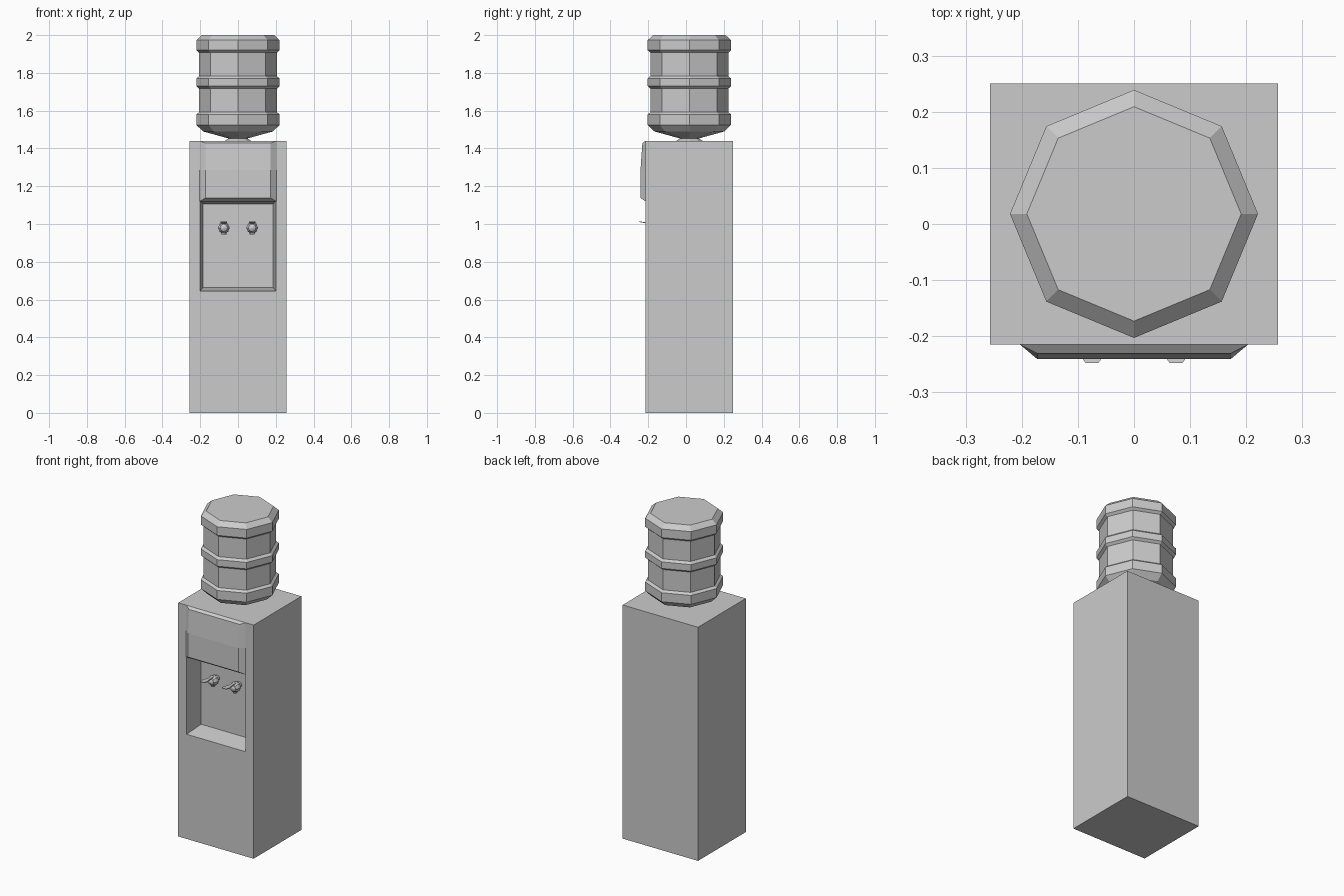
import bpy, bmesh, math
from mathutils import Matrix, Vector

if "Cube" in bpy.data.objects:
    bpy.data.objects.remove(bpy.data.objects["Cube"])


def loft(name, rings, closed_ends=True):
    """Join rings of equal point count into a skinned, capped mesh."""
    bm = bmesh.new()
    loops = [[bm.verts.new(p) for p in ring] for ring in rings]
    n = len(loops[0])
    for a, b in zip(loops, loops[1:]):
        for i in range(n):
            j = (i + 1) % n
            bm.faces.new((a[i], a[j], b[j], b[i]))
    if closed_ends:
        bm.faces.new(loops[0][::-1])
        bm.faces.new(loops[-1])
    bmesh.ops.recalc_face_normals(bm, faces=bm.faces)
    mesh = bpy.data.meshes.new(name)
    bm.to_mesh(mesh)
    bm.free()
    ob = bpy.data.objects.new(name, mesh)
    bpy.context.collection.objects.link(ob)
    return ob


def rect_xz(hw, y, z0, z1):
    return [(-hw, y, z0), (hw, y, z0), (hw, y, z1), (-hw, y, z1)]


def turned(name, profile, origin, axis, sides=8):
    """Faceted solid of revolution from (radius, distance) pairs along axis."""
    m = Matrix.Translation(origin) @ Vector((0, 0, 1)).rotation_difference(Vector(axis)).to_matrix().to_4x4()
    ang = [2 * math.pi * i / sides for i in range(sides)]
    return loft(name, [[m @ Vector((r * math.cos(a), r * math.sin(a), d)) for a in ang]
                       for r, d in profile])


# Cabinet with a tapered dispensing recess cut in the front
FRONT, BACK, RECESS = -0.215, 0.25, -0.095
cabinet = loft("cabinet", [rect_xz(0.257, FRONT, 0, 1.44), rect_xz(0.257, BACK, 0, 1.44)])
cutter = loft("recess_cutter", [rect_xz(0.2, FRONT - 0.04, 0.645, 1.122),
                                rect_xz(0.2, FRONT, 0.645, 1.122),
                                rect_xz(0.185, RECESS, 0.665, 1.105)])
cutter.hide_render = True
cutter.hide_viewport = True
mod = cabinet.modifiers.new("recess", 'BOOLEAN')
mod.operation = 'DIFFERENCE'
mod.solver = 'EXACT'
mod.object = cutter

# Bulging hood panel above the recess: (height at cabinet, height at face, face y)
hood = [(1.12, 1.138, -0.241), (1.285, 1.285, -0.241), (1.44, 1.428, -0.231)]
loft("hood_panel", [[(-0.203, FRONT, zb), (-0.172, y, zf), (0.172, y, zf), (0.203, FRONT, zb)]
                    for zb, zf, y in hood])

# Eight-sided water bottle with three raised bands
bottle = [(0.07, 1.44), (0.05, 1.453), (0.065, 1.457), (0.185, 1.49),
          (0.221, 1.525), (0.221, 1.58), (0.206, 1.592),
          (0.206, 1.717), (0.221, 1.73), (0.221, 1.77), (0.206, 1.783),
          (0.206, 1.907), (0.221, 1.92), (0.221, 1.973), (0.191, 2.0)]
turned("water_bottle", bottle, (0, 0.018, 0), (0, 0, 1))

# Pair of taps: barrel from the recess wall, spout and push lever
for side, x in (("left", -0.075), ("right", 0.075)):
    turned(side + "_tap_body",
           [(0.018, 0), (0.018, 0.015), (0.03, 0.025), (0.031, 0.045), (0.02, 0.064), (0.006, 0.07)],
           (x, RECESS, 0.98), (0, -1, 0))
    turned(side + "_tap_spout", [(0.017, 0), (0.013, 0.035)], (x, -0.135, 0.98), (0, 0, -1))
    turned(side + "_tap_stem", [(0.012, 0), (0.009, 0.03)], (x, -0.137, 0.977), (0, 0, 1))
    lever = [(0.009, -0.125, 1.0, 0.008), (0.008, -0.175, 1.0, 0.007),
             (0.018, -0.215, 1.004, 0.005), (0.017, -0.24, 1.009, 0.004),
             (0.011, -0.248, 1.011, 0.003)]
    loft(side + "_tap_lever", [[(x + px, y, z) for px, y, z in rect_xz(w, y, z, z + t)]
                               for w, y, z, t in lever])
